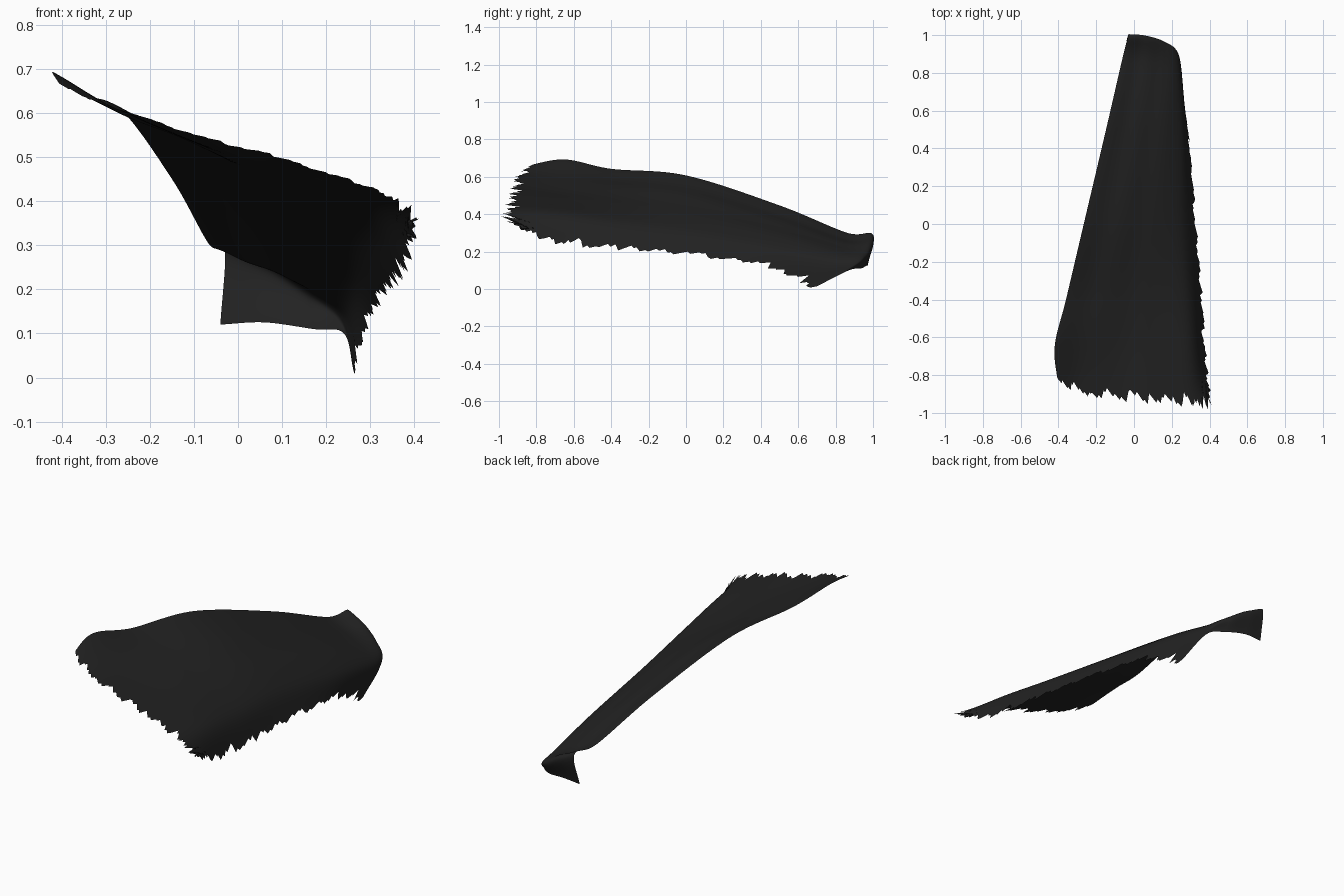
import bpy, bmesh, math, random
from mathutils import Vector

if "Cube" in bpy.data.objects:
    bpy.data.objects.remove(bpy.data.objects["Cube"])

random.seed(4)

# Control sections of the cloth, from collar to hem; each runs left edge to right edge
SECTIONS = [
    [(-.04, .97, .12), (.06, .965, .125), (.17, .935, .11), (.24, .87, .10), (.262, .70, .015)],
    [(-.03, 1.0, .29), (.06, .992, .25), (.16, .96, .19), (.237, .89, .13), (.265, .66, .01)],
    [(-.065, .86, .30), (.05, .85, .255), (.16, .83, .21), (.245, .78, .15), (.27, .61, .03)],
    [(-.148, .5, .445), (0, .5, .37), (.14, .5, .30), (.25, .48, .22), (.30, .4, .12)],
    [(-.266, 0, .605), (-.08, 0, .51), (.10, 0, .41), (.25, 0, .31), (.335, 0, .175)],
    [(-.36, -.4, .64), (-.15, -.4, .55), (.08, -.4, .455), (.28, -.4, .36), (.367, -.4, .21)],
    [(-.42, -.65, .69), (-.18, -.68, .565), (.08, -.70, .48), (.30, -.70, .40), (.39, -.72, .24)],
    [(-.40, -.86, .655), (-.2, -.93, .585), (.08, -.955, .505), (.30, -.975, .435), (.42, -1.0, .38)],
]
NU, NV = 130, 190


def spline(pts, t):
    """Catmull-Rom through the points, t from 0 to len - 1."""
    n = len(pts) - 1
    i = min(int(t), n - 1)
    f = t - i
    p1, p2 = pts[i], pts[i + 1]
    p0 = pts[i - 1] if i else p1 * 2 - p2
    p3 = pts[i + 2] if i + 2 <= n else p2 * 2 - p1
    return (p1 * 2 + (p2 - p0) * f + (p0 * 2 - p1 * 5 + p2 * 4 - p3) * f * f
            + (p1 * 3 - p0 - p2 * 3 + p3) * f ** 3) * .5


def ragged(count, lo, hi, depth):
    """Random sawtooth: tears that grow slowly and then cut back sharply."""
    out = []
    while len(out) < count:
        width = random.randint(lo, hi)
        d = depth * random.uniform(.35, 1)
        out += [d * (1 - k / (width - 1)) for k in range(width)]
    return out[:count]


sections = [[Vector(p) for p in s] for s in SECTIONS]
n_sec, n_pt = len(sections) - 1, len(sections[0]) - 1

# Tear depths: broad and fine tears along the hem, slanted ones down the right edge
hem = [a + b for a, b in zip(ragged(NU + 1, 9, 18, .28), ragged(NU + 1, 3, 6, .12))]
side = [a + b for a, b in zip(ragged(NV + 1, 8, 16, .26), ragged(NV + 1, 3, 6, .10))]

bm = bmesh.new()
grid = []
for j in range(NV + 1):
    row = []
    for i in range(NU + 1):
        a, b = i / NU, j / NV
        # tears only affect the last strip next to each edge
        u = n_pt * a - side[j] * max(0, (a - .85) / .15) * min(1, max(0, (b - .2) / .1))
        v = n_sec * b - hem[i] * max(0, (b - .9) / .1)
        co = spline([spline(s, u) for s in sections], v)
        # soft lengthwise folds
        co.z += .003 * math.sin(a * 24 + b * 2) * min(1, b * 3) * (1 - a)
        co.z = max(co.z, 0)
        row.append(bm.verts.new(co))
    grid.append(row)
for j in range(NV):
    for i in range(NU):
        bm.faces.new((grid[j][i], grid[j + 1][i], grid[j + 1][i + 1], grid[j][i + 1]))

mesh = bpy.data.meshes.new("cape")
bm.to_mesh(mesh)
bm.free()
for p in mesh.polygons:
    p.use_smooth = True
cape = bpy.data.objects.new("cape", mesh)
bpy.context.collection.objects.link(cape)

# Black cloth
mat = bpy.data.materials.new("black cloth")
mat.diffuse_color = (.016, .016, .016, 1)
mat.use_nodes = True
mat.node_tree.nodes["Principled BSDF"].inputs["Base Color"].default_value = mat.diffuse_color
mesh.materials.append(mat)
